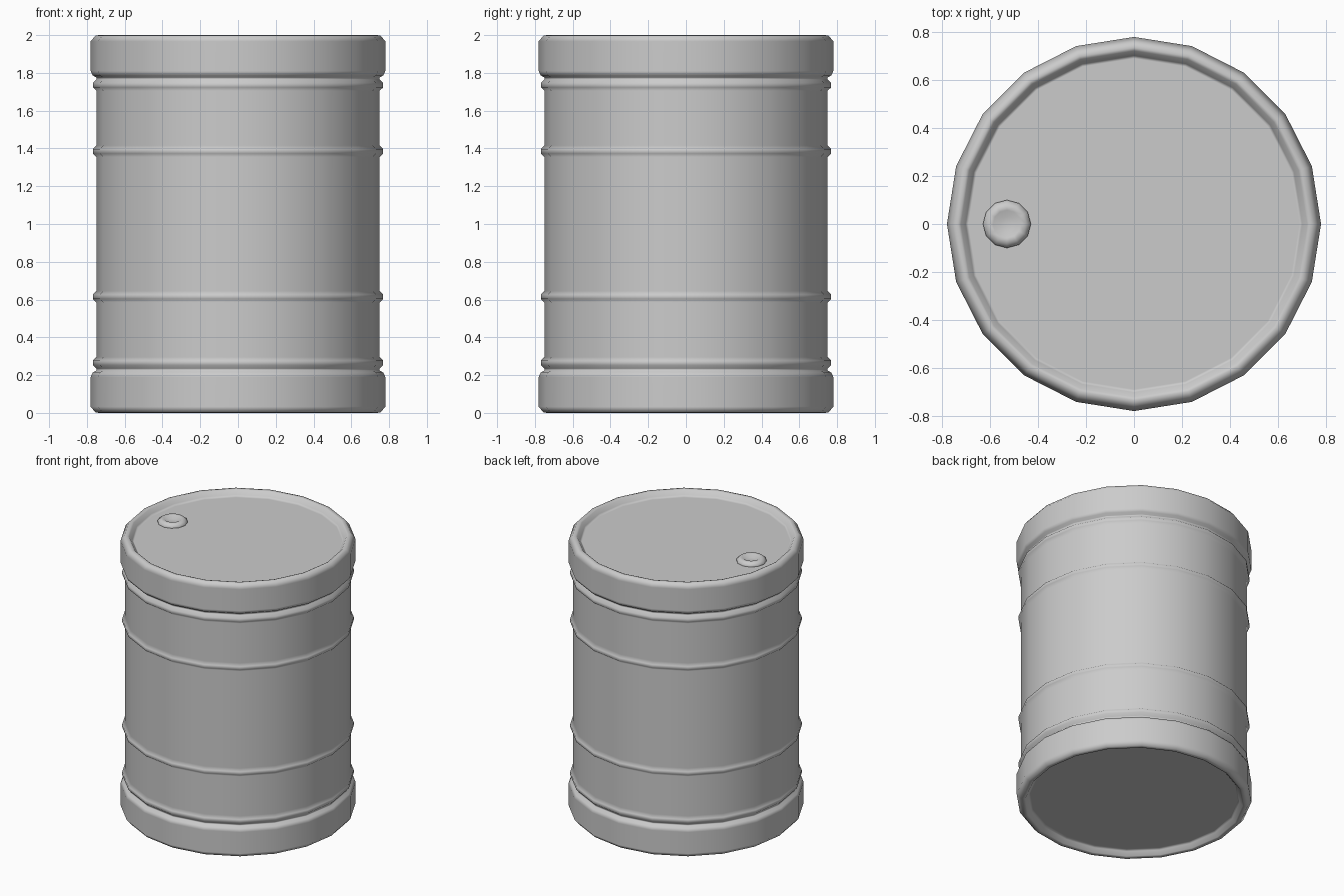
import bpy, bmesh, math

if "Cube" in bpy.data.objects:
    bpy.data.objects.remove(bpy.data.objects["Cube"])


def lathe(name, profile, sides, location=(0, 0, 0)):
    """Revolve an (r, z) profile, bottom to top, and cap both ends."""
    bm = bmesh.new()
    rings = []
    for r, z in profile:
        rings.append([bm.verts.new((r * math.cos(2 * math.pi * i / sides),
                                    r * math.sin(2 * math.pi * i / sides), z))
                      for i in range(sides)])
    for a, b in zip(rings, rings[1:]):
        for i in range(sides):
            j = (i + 1) % sides
            bm.faces.new((a[i], a[j], b[j], b[i]))
    bm.faces.new(rings[0][::-1])
    bm.faces.new(rings[-1])
    mesh = bpy.data.meshes.new(name)
    bm.to_mesh(mesh)
    bm.free()
    mesh.shade_smooth()
    obj = bpy.data.objects.new(name, mesh)
    obj.location = location
    bpy.context.collection.objects.link(obj)
    # Keep large faces flat and let the bevels carry the smooth shading
    obj.modifiers.new("face_weighting", 'WEIGHTED_NORMAL').weight = 100
    return obj


BODY, RIB = 0.75, 0.768


def rib(z):
    """Raised hoop centred on height z."""
    return [(BODY, z - 0.03), (RIB, z - 0.012), (RIB, z + 0.012), (BODY, z + 0.03)]


# Drum: recessed end, rolled lip, rim band and ribs, mirrored to the upper half
lower = [(0.69, 0.044), (0.702, 0.03), (0.722, 0.004), (0.735, 0.0), (0.755, 0.003),
         (0.78, 0.033), (0.78, 0.19), (0.77, 0.213), (BODY, 0.224)]
lower += rib(0.265) + rib(0.615)
upper = [(r, 2 - z) for r, z in reversed(lower)]
lathe("drum", lower + upper, 20)

# Filler cap with a dimple
lathe("filler_cap", [(0.1, 1.94), (0.1, 1.965), (0.08, 1.982), (0.058, 1.982), (0.03, 1.965)],
      12, (-0.53, 0, 0))
